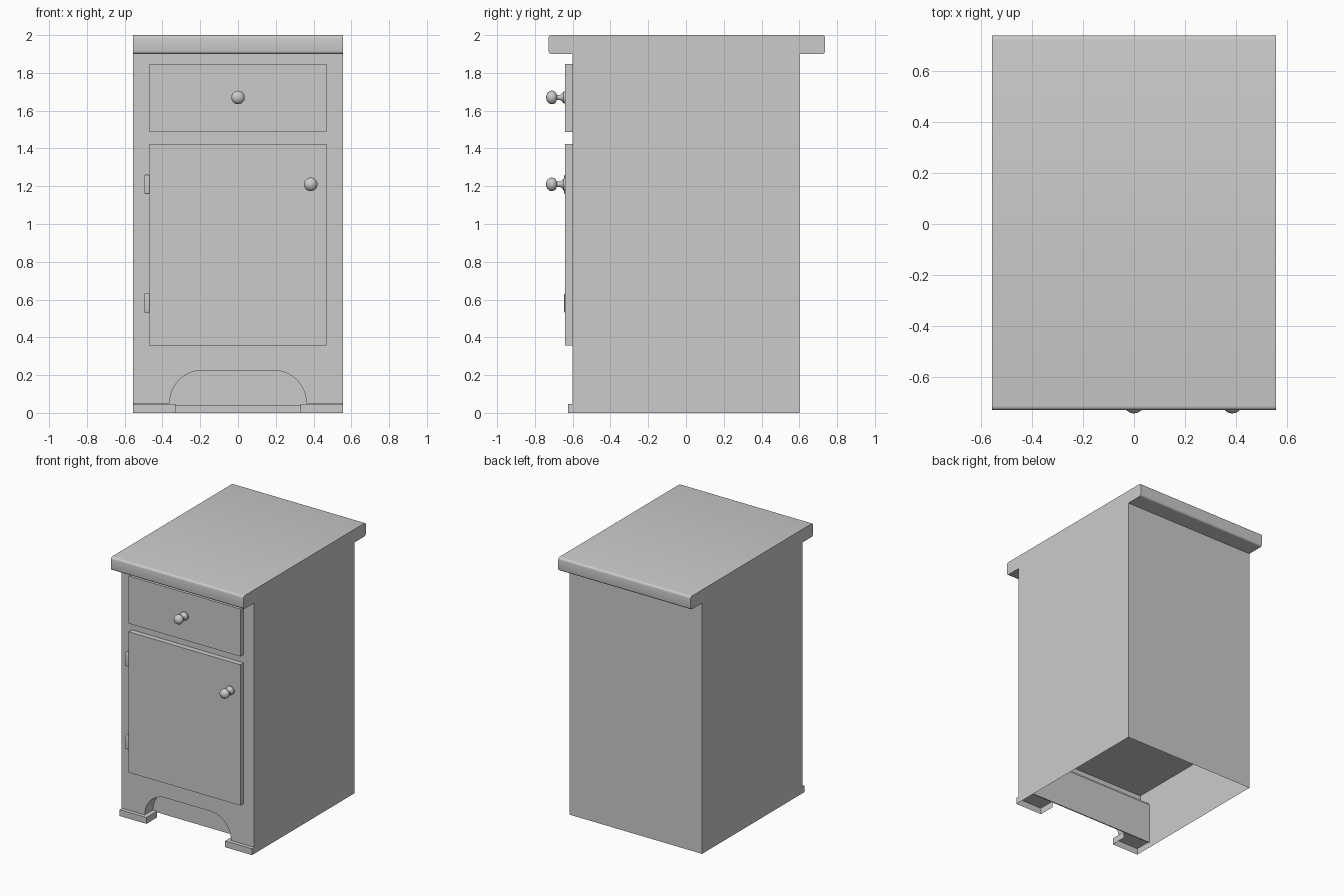
import bpy, bmesh, math

old = bpy.data.objects.get("Cube")
if old:
    bpy.data.objects.remove(old, do_unlink=True)

# One plain grey for the whole cabinet
GREY = (0.6, 0.6, 0.6, 1.0)
grey = bpy.data.materials.new("plain_grey")
grey.use_nodes = True
grey.diffuse_color = GREY
grey.node_tree.nodes["Principled BSDF"].inputs["Base Color"].default_value = GREY

W, D = 0.555, 0.6          # half width and half depth of the case


def finish(name, bm, smooth=False):
    bmesh.ops.recalc_face_normals(bm, faces=bm.faces)
    mesh = bpy.data.meshes.new(name)
    bm.to_mesh(mesh)
    bm.free()
    obj = bpy.data.objects.new(name, mesh)
    mesh.materials.append(grey)
    bpy.context.collection.objects.link(obj)
    if smooth:
        bpy.ops.object.select_all(action='DESELECT')
        obj.select_set(True)
        bpy.context.view_layer.objects.active = obj
        bpy.ops.object.shade_smooth_by_angle(angle=math.radians(40))
    return obj


def box(name, x, y, z, open_sides=(), bevel=0, bevel_axis=None):
    """Box from three (low, high) ranges; open_sides lists (axis, sign) to leave out."""
    bm = bmesh.new()
    bmesh.ops.create_cube(bm, size=1)
    for v in bm.verts:
        v.co = [lo + (c + 0.5) * (hi - lo) for c, (lo, hi) in zip(v.co, (x, y, z))]
    bm.normal_update()
    gone = [f for f in bm.faces for a, s in open_sides if f.normal[a] * s > 0.9]
    bmesh.ops.delete(bm, geom=gone, context='FACES')
    if bevel:
        edges = [e for e in bm.edges if bevel_axis is None or
                 abs((e.verts[0].co - e.verts[1].co).normalized()[bevel_axis]) > 0.9]
        bmesh.ops.bevel(bm, geom=edges, offset=bevel, segments=4, profile=0.5,
                        affect='EDGES')
    return finish(name, bm, bevel > 0)


def knob(name, x, z):
    """Turned knob: flared base, thin neck and ball, spun about the y axis."""
    profile = [(0.033, -0.64), (0.032, -0.648), (0.022, -0.655), (0.014, -0.665), (0.014, -0.684)]
    for i in range(1, 10):
        a = math.radians(150 - 150 * i / 9)
        profile.append((0.036 * math.sin(a), -0.710 - 0.031 * math.cos(a)))
    bm = bmesh.new()
    verts = [bm.verts.new((x + r, y, z)) for r, y in profile]
    edges = [bm.edges.new(pair) for pair in zip(verts, verts[1:])]
    bmesh.ops.spin(bm, geom=verts + edges, cent=(x, 0, z), axis=(0, 1, 0),
                   angle=math.tau, steps=28)
    bmesh.ops.remove_doubles(bm, verts=bm.verts, dist=0.0005)
    finish(name, bm, True)


def apron():
    """Lower front board with an arched cut-out between the two legs."""
    arch = []
    for i in range(11):
        a = math.radians(9 * i)
        arch.append((0.19 + 0.172 * math.cos(a), 0.05 + 0.175 * math.sin(a)))
    right = [(W, 0.36), (W, 0.05)] + arch
    outline = right + [(-px, pz) for px, pz in reversed(right)]
    bm = bmesh.new()
    face = bm.faces.new([bm.verts.new((px, -D, pz)) for px, pz in outline])
    moved = bmesh.ops.extrude_face_region(bm, geom=[face])["geom"]
    bmesh.ops.translate(bm, vec=(0, 0.1, 0),
                        verts=[g for g in moved if isinstance(g, bmesh.types.BMVert)])
    finish("arched_apron", bm, True)


# Case: thin sides and back, open underneath
box("case_shell", (-W, W), (-D, D), (0, 1.9), open_sides=[(2, -1), (1, -1)])
box("case_front", (-W, W), (-D, -D + 0.01), (0.36, 1.9))
box("case_floor", (-W + 0.002, W - 0.002), (-D + 0.01, D - 0.002), (0.46, 0.47))
apron()
box("kick_panel", (-W + 0.002, W - 0.002), (-0.5, -0.492), (0.04, 0.345))

# Worktop with rounded front and back edges
box("top_slab", (-W, W), (-0.728, 0.737), (1.9, 2.0), bevel=0.016, bevel_axis=0)

# Drawer and door fronts
box("drawer_front", (-0.468, 0.468), (-0.64, -D), (1.487, 1.847))
box("door", (-0.468, 0.468), (-0.64, -D), (0.358, 1.424))
knob("drawer_knob", 0, 1.67)
knob("door_knob", 0.385, 1.21)

# Hinges beside the door
for label, z in (("lower", 0.582), ("upper", 1.21)):
    box(label + "_hinge", (-0.496, -0.468), (-0.645, -D), (z - 0.051, z + 0.051), bevel=0.006)

# Hollow feet under the legs
for label, s in (("left", 1), ("right", -1)):
    box(label + "_foot", tuple(sorted((s * 0.33, s * W))), (-0.625, -0.5), (0, 0.048),
        open_sides=[(2, -1), (1, 1)])
